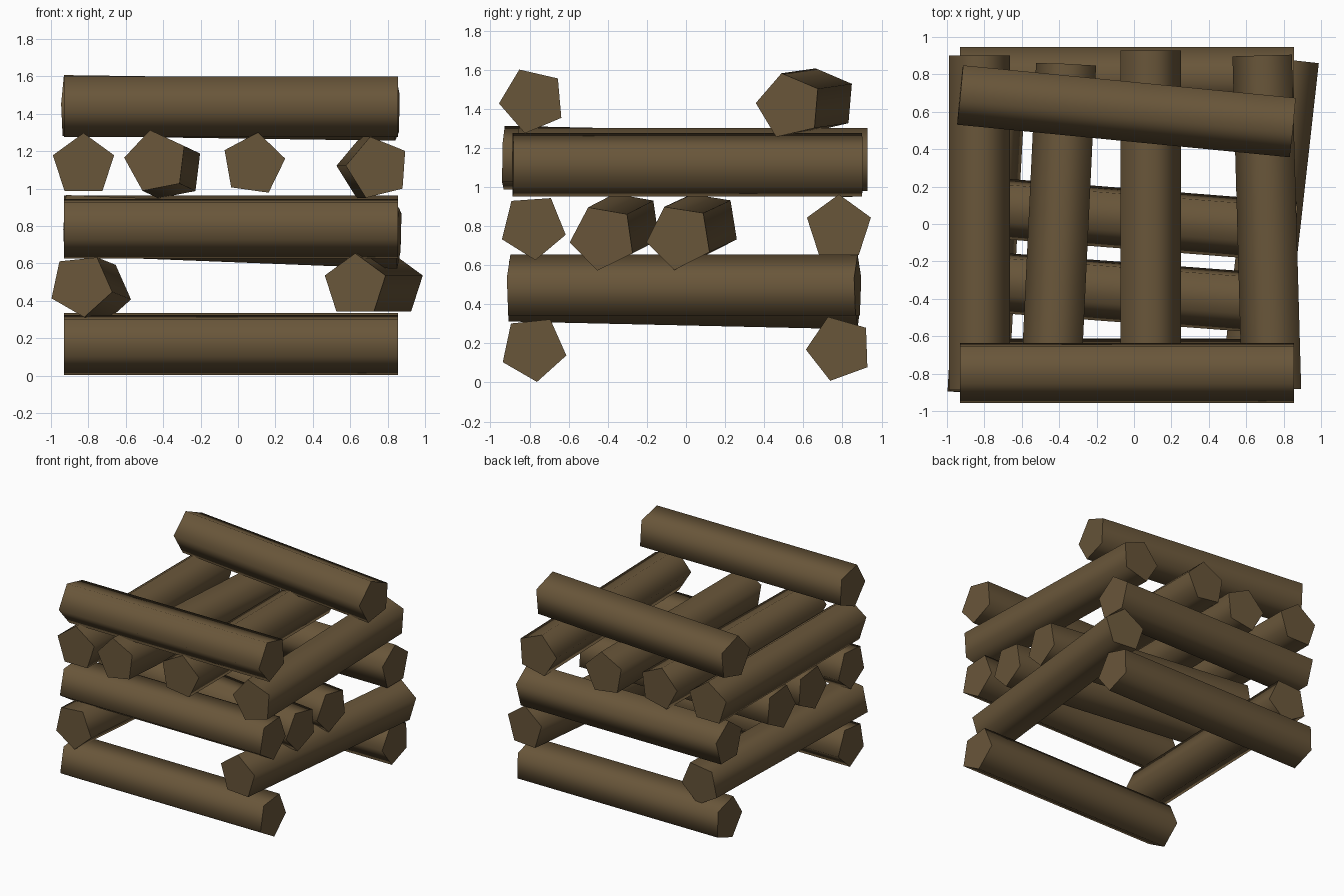
import bpy
import bmesh
from math import cos, sin, pi, radians
from mathutils import Vector

if "Cube" in bpy.data.objects:
    bpy.data.objects.remove(bpy.data.objects["Cube"], do_unlink=True)

LENGTH, RADIUS, SIDES = 1.787, 0.172, 5

wood = bpy.data.materials.new("brown_wood")
wood.use_nodes = True
colour = (0.141, 0.093, 0.042, 1.0)
wood.diffuse_color = colour
wood.node_tree.nodes["Principled BSDF"].inputs["Base Color"].default_value = colour


def log(name, along, near, turn, shift=(0, 0), mid=-0.037):
    """Five-sided log. near: cap centre across the log and its height,
    turn: degrees of one corner, shift: offset of the far end, mid: centre along the axis."""
    across, height = near[0] + shift[0] / 2, near[1] + shift[1] / 2
    if along == "x":
        centre = Vector((mid, across, height))
        axis = Vector((LENGTH, -shift[0], -shift[1]))
    else:
        centre = Vector((across, mid, height))
        axis = Vector((-shift[0], -LENGTH, -shift[1]))
    axis.normalize()
    up = Vector((0, 0, 1))
    side = up.cross(axis).normalized()
    up = axis.cross(side)

    # Far cap, extruded along the axis to the near cap
    bm = bmesh.new()
    ring = []
    for i in range(SIDES):
        a = radians(turn) + 2 * pi * i / SIDES
        ring.append(bm.verts.new(centre - axis * LENGTH / 2
                                 + RADIUS * (side * cos(a) + up * sin(a))))
    cap = bm.faces.new(ring)
    grown = bmesh.ops.extrude_face_region(bm, geom=[cap], use_keep_orig=True)
    moved = [v for v in grown["geom"] if isinstance(v, bmesh.types.BMVert)]
    bmesh.ops.translate(bm, verts=moved, vec=axis * LENGTH)
    bmesh.ops.recalc_face_normals(bm, faces=bm.faces)
    mesh = bpy.data.meshes.new(name)
    bm.to_mesh(mesh)
    bm.free()
    mesh.materials.append(wood)
    obj = bpy.data.objects.new(name, mesh)
    bpy.context.collection.objects.link(obj)

    # Rounded sides, crisp caps
    bpy.ops.object.select_all(action="DESELECT")
    obj.select_set(True)
    bpy.context.view_layer.objects.active = obj
    bpy.ops.object.shade_smooth_by_angle(angle=radians(80))


# Bottom layer
log("bottom_front_log", "x", (-0.78, 0.174), -84)
log("bottom_back_log", "x", (0.785, 0.174), 182)

# Second layer
log("second_right_log", "y", (-0.84, 0.483), 60, (0.10, -0.04), -0.01)
log("second_left_log", "y", (0.626, 0.482), 90, (0.20, 0), -0.01)

# Third layer
log("third_front_log", "x", (-0.782, 0.797), -14)
log("third_inner_front_log", "x", (-0.425, 0.741), -100, (0.135, 0.07), -0.03)
log("third_inner_back_log", "x", (-0.033, 0.745), -99, (0.14, 0.065), -0.03)
log("third_back_log", "x", (0.782, 0.79), 90)

# Fourth layer
log("fourth_right_log", "y", (-0.826, 1.125), 90, mid=0.007)
log("fourth_inner_right_log", "y", (-0.438, 1.144), 101, (0.085, -0.04), -0.04)
log("fourth_inner_left_log", "y", (0.083, 1.13), 82, mid=0.035)
log("fourth_left_log", "y", (0.748, 1.11), 104, (-0.05, 0), 0.008)

# Top layer
log("top_front_log", "x", (-0.785, 1.442), 113)
log("top_back_log", "x", (0.527, 1.414), -113, (0.175, 0.025), -0.04)
